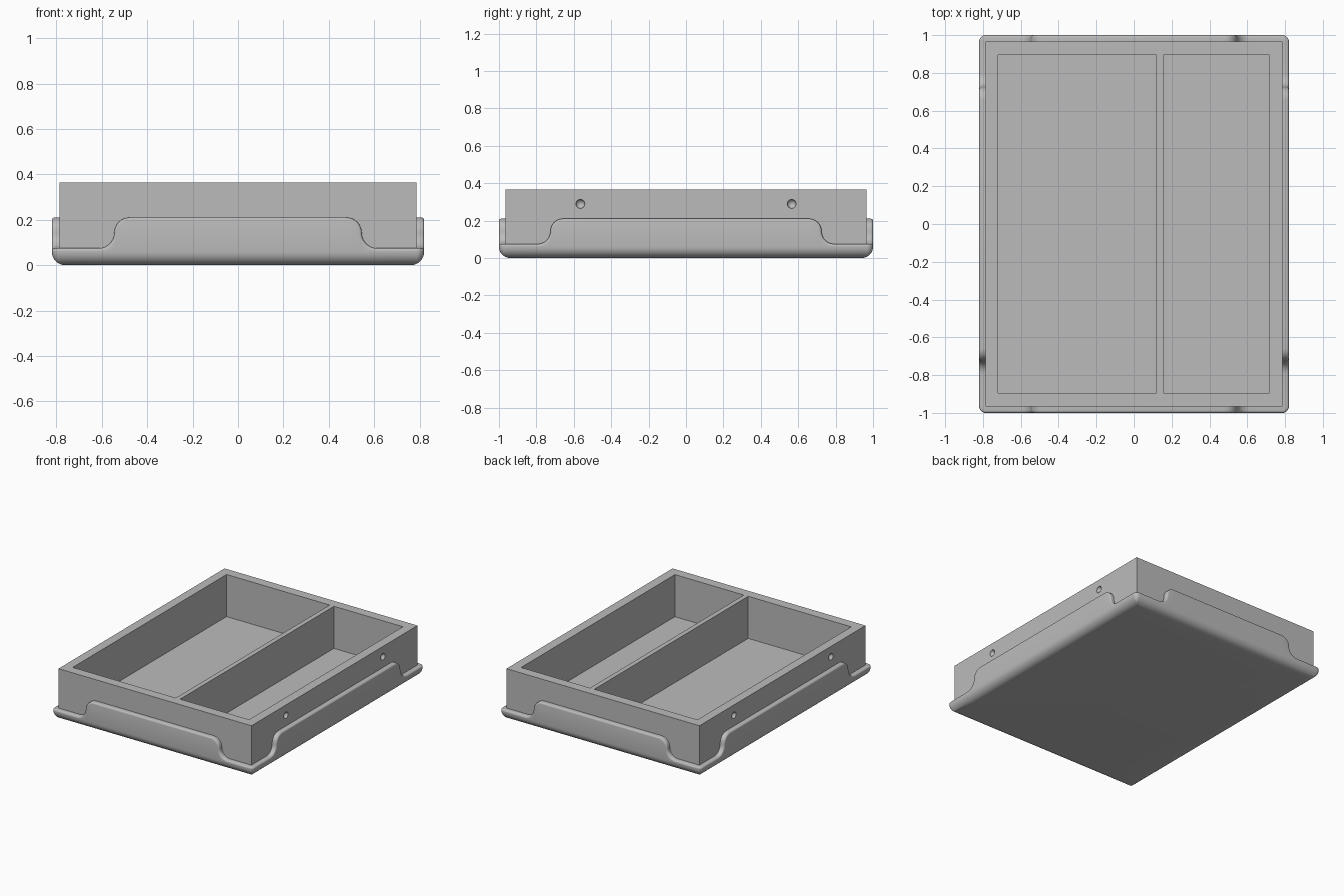
import bpy, bmesh
from math import sin, cos, pi
from mathutils import Vector

cube = bpy.data.objects.get("Cube")
if cube:
    bpy.data.objects.remove(cube, do_unlink=True)

grey = bpy.data.materials.new("plain_grey")
grey.use_nodes = True
grey.diffuse_color = (0.5, 0.5, 0.5, 1)
grey.node_tree.nodes["Principled BSDF"].inputs["Base Color"].default_value = (0.5, 0.5, 0.5, 1)

HX, HY = 0.82, 1.0            # half size of the shell
WALL = 0.034                  # lip thickness and corner radius
LOW, HIGH = 0.075, 0.21       # lip heights
STEP = (HIGH - LOW) / 2       # radius of the lip's S-curve
BOTTOM, EDGE = 0.06, 0.012    # edge rounding radii
ARC = [i / 8 * pi / 2 for i in range(9)]


def finish(name, bm):
    mesh = bpy.data.meshes.new(name)
    bmesh.ops.recalc_face_normals(bm, faces=bm.faces)
    bm.to_mesh(mesh)
    bm.free()
    obj = bpy.data.objects.new(name, mesh)
    bpy.context.collection.objects.link(obj)
    mesh.materials.append(grey)
    return obj


def smooth(obj):
    bpy.ops.object.select_all(action='DESELECT')
    obj.select_set(True)
    bpy.context.view_layer.objects.active = obj
    bpy.ops.object.shade_smooth_by_angle(angle=pi / 6)


def lip_curve(s):
    """S-curve of the lip along one wall: position, height, normal."""
    half = [(s - STEP + STEP * cos(a), HIGH - STEP + STEP * sin(a), cos(a), sin(a))
            for a in reversed(ARC)]
    half += [(s + STEP - STEP * cos(a), LOW + STEP - STEP * sin(a), cos(a), sin(a))
             for a in ARC[1:]]
    return [(-u, h, -a, b) for u, h, a, b in reversed(half)] + half


# Outline of the shell: four walls, each followed by a rounded corner
outline = []
for n, length, depth, s in (((0, -1), HX, HY, 0.545), ((1, 0), HY, HX, 0.725),
                            ((0, 1), HX, HY, 0.545), ((-1, 0), HY, HX, 0.725)):
    n = Vector(n)
    t = Vector((-n.y, n.x))
    for u, h, a, b in lip_curve(s):
        outline.append((t * u + n * depth, n, t * a, b, h))
    centre = t * (length - WALL) + n * (depth - WALL)
    for angle in ARC:
        d = n * cos(angle) + t * sin(angle)
        outline.append((centre + d * WALL, d, Vector((0, 0)), 1, LOW))

# Shell: rings from the rounded bottom up to the rounded lip
bm = bmesh.new()


def ring(inset, z=None, drop=0):
    verts = []
    for p, n, along, b, h in outline:
        q = p - n * min(inset, WALL) - along * drop
        x = max(-HX + inset, min(HX - inset, q.x))
        y = max(-HY + inset, min(HY - inset, q.y))
        verts.append(bm.verts.new((x, y, h - b * drop if z is None else z)))
    return verts


rings = [ring(BOTTOM * (1 - sin(a)), BOTTOM * (1 - cos(a))) for a in ARC]
rings += [ring(EDGE * (1 - cos(a)), None, EDGE * (1 - sin(a))) for a in ARC[::2]]
rings.append(ring(WALL + 0.002))
for lower, upper in zip(rings, rings[1:]):
    for i in range(len(lower)):
        j = (i + 1) % len(lower)
        bm.faces.new((lower[i], lower[j], upper[j], upper[i]))
bm.faces.new(rings[0])
bmesh.ops.remove_doubles(bm, verts=bm.verts, dist=0.00005)
smooth(finish("outer_shell", bm))


# Tray: a block with two pockets and shallow round dimples
def box(name, x0, x1, y, z0, z1):
    bm = bmesh.new()
    bmesh.ops.create_cube(bm, size=1)
    for v in bm.verts:
        v.co = (x1 if v.co.x > 0 else x0, y if v.co.y > 0 else -y, z1 if v.co.z > 0 else z0)
    return finish(name, bm)


tray = box("divided_tray", WALL - HX, HX - WALL, HY - WALL, 0.03, 0.365)
cutters = [box("wide_pocket_cutter", -0.72, 0.12, 0.895, 0.055, 0.5),
           box("narrow_pocket_cutter", 0.155, 0.717, 0.895, 0.055, 0.5)]
for side in (-1, 1):
    for y in (-0.565, 0.565):
        bm = bmesh.new()
        bmesh.ops.create_uvsphere(bm, u_segments=24, v_segments=12, radius=0.024)
        bmesh.ops.translate(bm, verts=bm.verts, vec=(side * (HX - WALL), y, 0.289))
        cutters.append(finish("dimple_cutter", bm))
bpy.context.view_layer.objects.active = tray
for cutter in cutters:
    cutter.hide_render = True
    mod = tray.modifiers.new("cut", 'BOOLEAN')
    mod.operation = 'DIFFERENCE'
    mod.solver = 'EXACT'
    mod.object = cutter
    bpy.ops.object.modifier_apply(modifier=mod.name)
    bpy.data.objects.remove(cutter, do_unlink=True)
smooth(tray)
